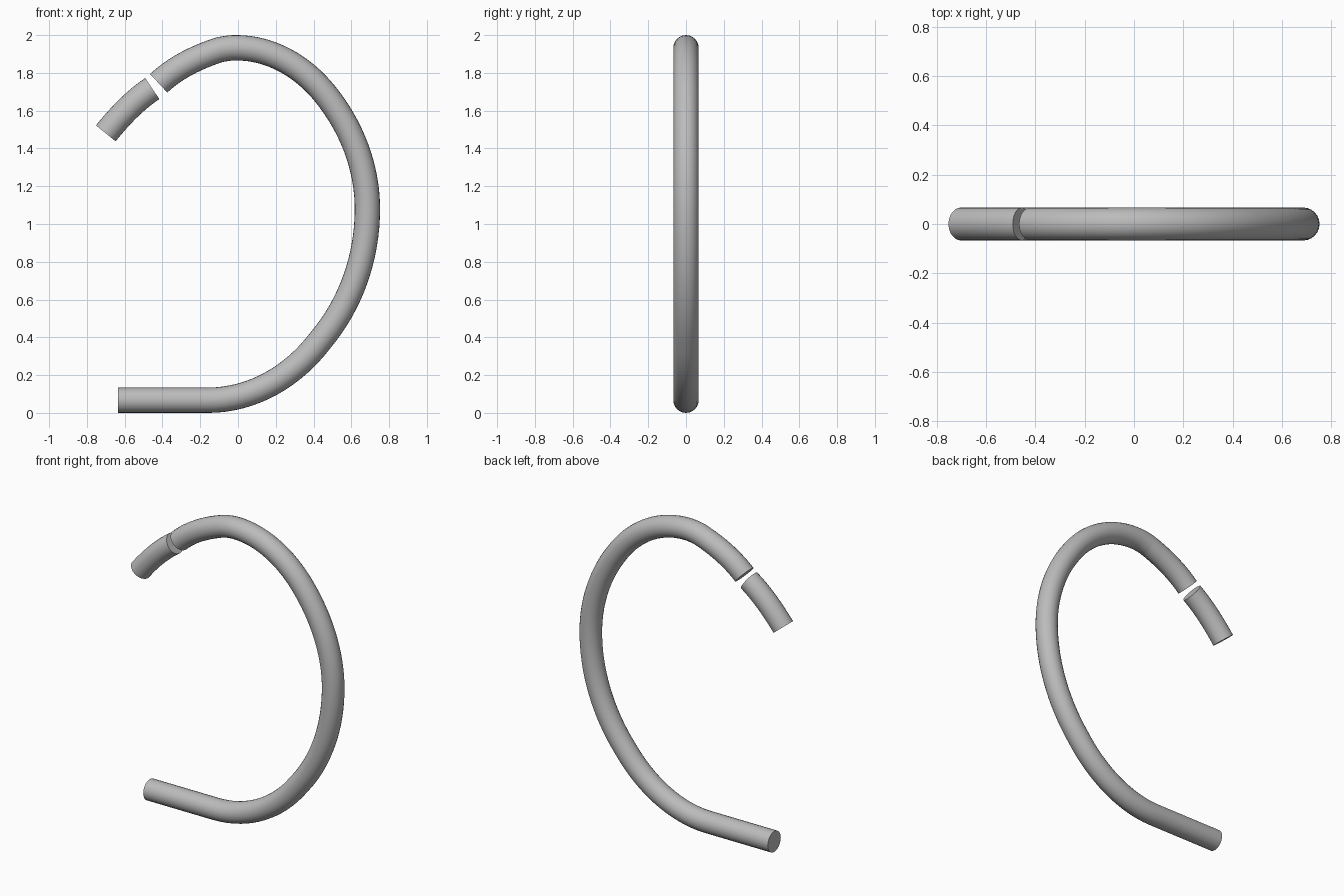
import bpy
from math import cos, sin, radians
from mathutils import Vector

cube = bpy.data.objects.get("Cube")
if cube:
    bpy.data.objects.remove(cube)

RADIUS = 0.067

# Plain grey material
grey = bpy.data.materials.new("plain grey")
grey.use_nodes = True
colour = (0.5, 0.5, 0.5, 1)
grey.diffuse_color = colour
grey.node_tree.nodes["Principled BSDF"].inputs["Base Color"].default_value = colour


def tube(name, knots):
    """Round capped tube; knots are (x, z, angle in, angle out) in degrees."""
    curve = bpy.data.curves.new(name, "CURVE")
    curve.dimensions = "3D"
    curve.resolution_u = 16
    curve.bevel_depth = RADIUS
    curve.bevel_resolution = 10
    curve.use_fill_caps = True
    spline = curve.splines.new("BEZIER")
    spline.bezier_points.add(len(knots) - 1)
    places = [Vector((x, 0, z)) for x, z, _, _ in knots]

    def handle(i, j, angle, side):
        # Handle length that makes each span close to a circular arc
        if not 0 <= j < len(knots):
            j = i - (j - i)
        turn = abs(knots[max(i, j)][2] - knots[min(i, j)][3])
        reach = (places[j] - places[i]).length * 2 / 3 / (1 + cos(radians(turn / 2)))
        a = radians(angle)
        return places[i] + Vector((cos(a), 0, sin(a))) * reach * side

    for i, (point, knot) in enumerate(zip(spline.bezier_points, knots)):
        point.handle_left_type = point.handle_right_type = "FREE"
        point.co = places[i]
        point.handle_left = handle(i, i - 1, knot[2], -1)
        point.handle_right = handle(i, i + 1, knot[3], 1)

    obj = bpy.data.objects.new(name, curve)
    bpy.context.collection.objects.link(obj)
    bpy.ops.object.select_all(action="DESELECT")
    obj.select_set(True)
    bpy.context.view_layer.objects.active = obj
    bpy.ops.object.convert(target="MESH")
    obj = bpy.context.object
    obj.data.materials.clear()
    obj.data.materials.append(grey)
    bpy.ops.object.shade_smooth_by_angle(angle=radians(40))


# Long hooked tube: straight foot, sweeping bow and crown
tube("main_hoop", [
    (-0.635, 0.067, 0, 0),
    (-0.16, 0.067, 0, 0),
    (0.437, 0.385, 53, 50),
    (0.685, 1.08, 90, 90),
    (0.46, 1.69, 129, 129),
    (-0.01, 1.933, 180, 180),
    (-0.10, 1.922, 192, 198),
    (-0.42, 1.745, 223, 223),
])

# Short separate tip past the gap
tube("tip_segment", [
    (-0.454, 1.717, 214, 214),
    (-0.70, 1.48, 231, 231),
])
